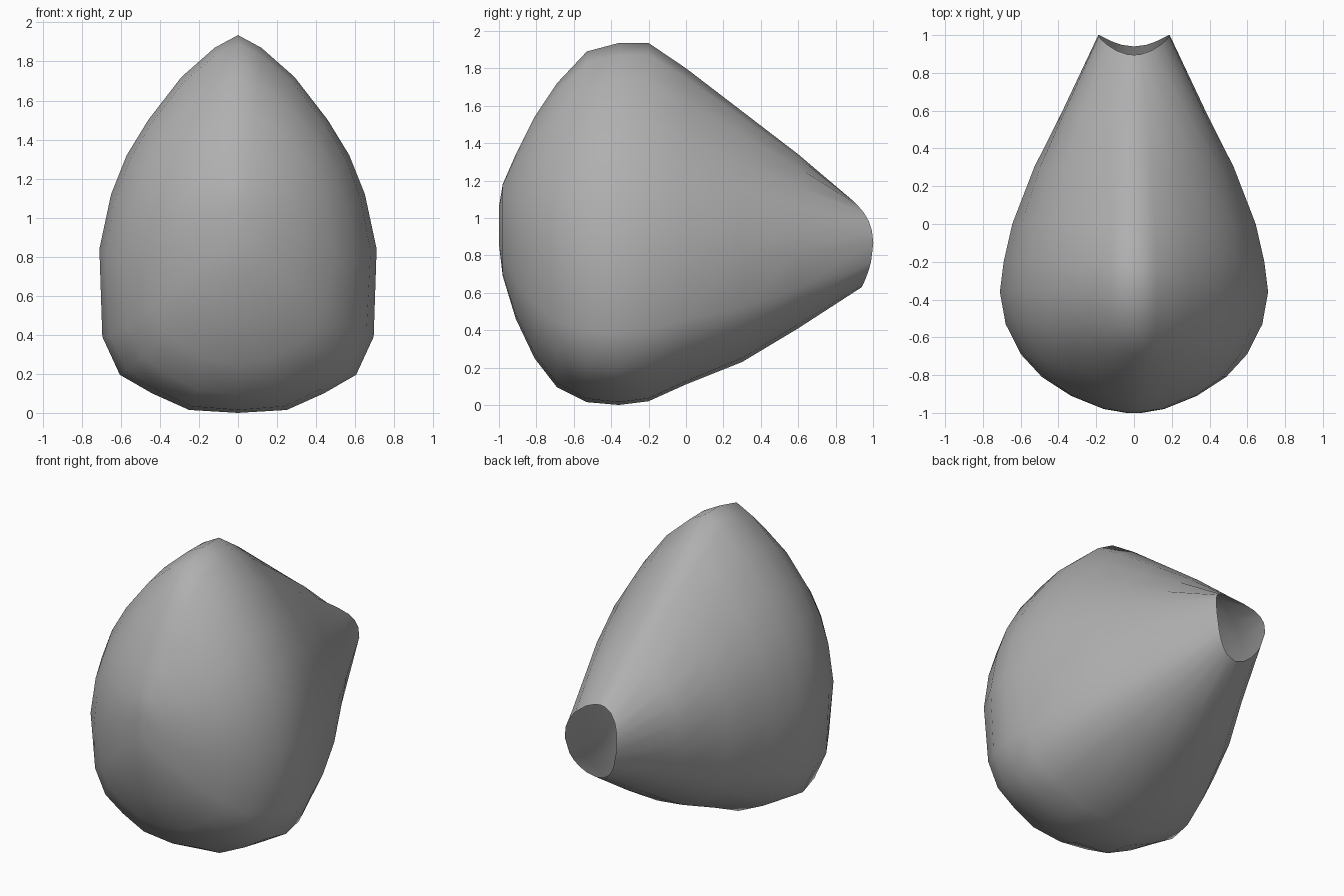
import bpy, bmesh, math

if "Cube" in bpy.data.objects:
    bpy.data.objects.remove(bpy.data.objects["Cube"])

# Half outline of the widest cross-section (x, z), bottom to peaked top
HALF = [(0, 0), (.25, .015), (.44, .1), (.605, .195), (.695, .39), (.71, .84),
        (.65, 1.12), (.57, 1.32), (.46, 1.5), (.29, 1.72), (.12, 1.87), (0, 1.935)]

# Sections front to back: y, z bottom, z top, half width, roundness
SECTIONS = [(-1.0, .86, 1.06, .04, 1), (-.98, .69, 1.18, .16, 1),
            (-.91, .46, 1.34, .335, .8), (-.81, .25, 1.54, .49, .55),
            (-.69, .095, 1.72, .6, .3), (-.53, .015, 1.89, .68, .1),
            (-.36, 0, 1.935, .71, 0), (-.2, .02, 1.935, .69, 0),
            (0, .11, 1.80, .645, .1), (.3, .23, 1.57, .53, .35),
            (.6, .41, 1.34, .38, .65), (.92, .63, 1.09, .19, 1)]


def section_points(y, z0, z1, w, t, rim):
    """Half section blended from the peaked outline to an ellipse."""
    pts = []
    for px, pz in HALF:
        xn, zn = px / .71, pz / 1.935
        a = math.atan2(xn, 1 - 2 * zn)
        xn += (math.sin(a) - xn) * t
        zn += (.5 - .5 * math.cos(a) - zn) * t
        yy = y
        if rim:
            # saddle-shaped lip, fullest a little above the middle
            zn += .08 * math.sin(math.pi * zn)
            yy = .94 - .045 * zn + .086 * xn * xn
        pts.append((w * xn, yy, z0 + (z1 - z0) * zn))
    mirrored = [(-x, v, z) for x, v, z in reversed(pts[1:-1])]
    return pts + mirrored


# Hollow body: loft through the sections, closed front, open spout
bm = bmesh.new()
rings = []
for i, s in enumerate(SECTIONS):
    pts = section_points(*s, i == len(SECTIONS) - 1)
    rings.append([bm.verts.new(p) for p in pts])
for a, b in zip(rings, rings[1:]):
    n = len(a)
    for i in range(n):
        j = (i + 1) % n
        bm.faces.new((a[i], a[j], b[j], b[i]))
bm.faces.new(rings[0])
bmesh.ops.recalc_face_normals(bm, faces=bm.faces)
front = min(bm.faces, key=lambda f: f.calc_center_median().y)
if front.normal.y > 0:
    bmesh.ops.reverse_faces(bm, faces=bm.faces)
for f in bm.faces:
    f.smooth = True
mesh = bpy.data.meshes.new("shell_body")
bm.to_mesh(mesh)
bm.free()
body = bpy.data.objects.new("shell_body", mesh)
bpy.context.collection.objects.link(body)

# Darker grey surface
grey = bpy.data.materials.new("dark_grey")
grey.diffuse_color = (.43, .43, .43, 1)
grey.use_nodes = True
grey.node_tree.nodes["Principled BSDF"].inputs["Base Color"].default_value = grey.diffuse_color
mesh.materials.append(grey)
